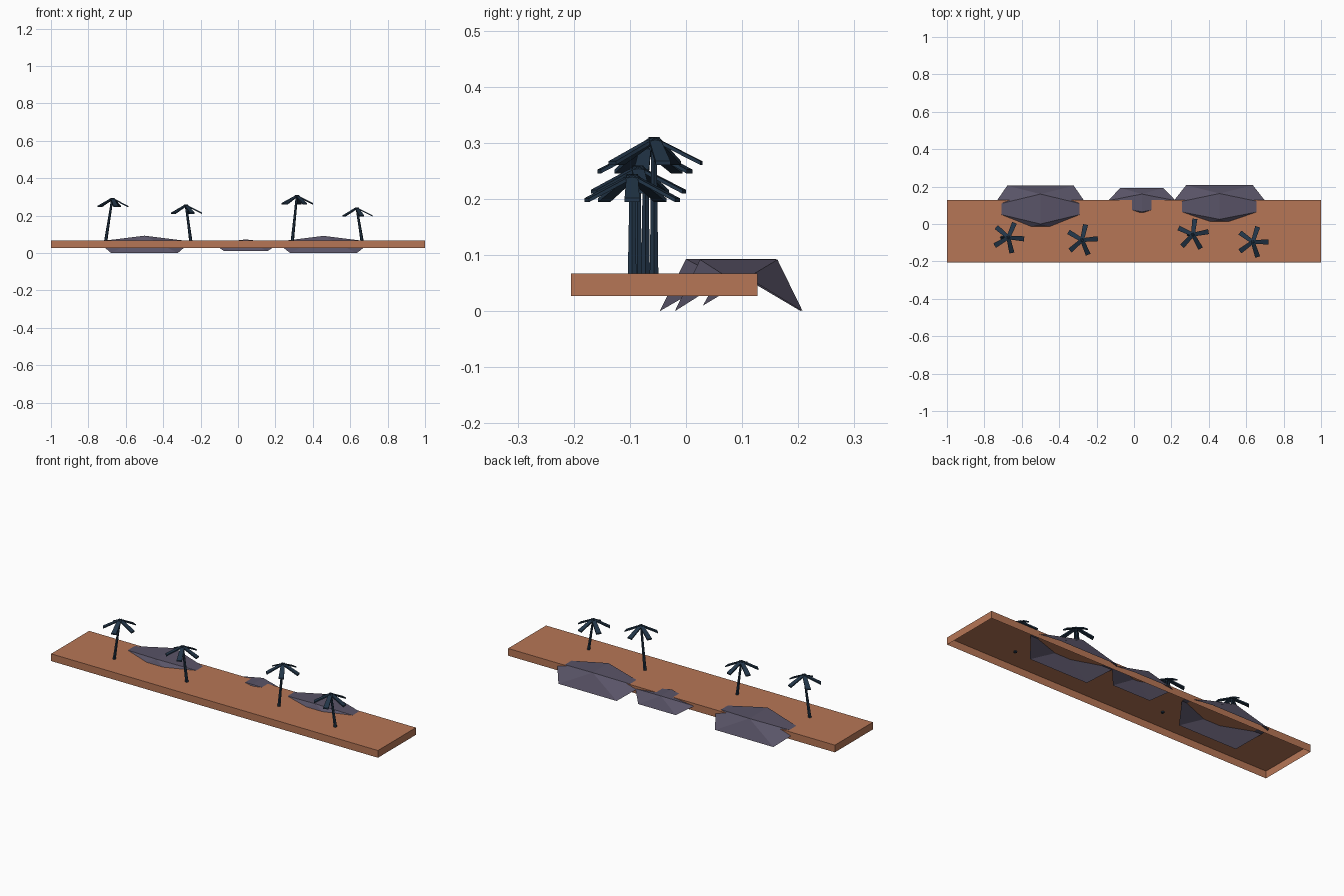
import bpy, bmesh
from math import radians, cos, sin
from mathutils import Vector

cube = bpy.data.objects.get("Cube")
if cube:
    bpy.data.objects.remove(cube, do_unlink=True)


def make_material(name, rgb):
    mat = bpy.data.materials.new(name)
    mat.use_nodes = True
    colour = (*rgb, 1)
    mat.diffuse_color = colour
    mat.node_tree.nodes["Principled BSDF"].inputs["Base Color"].default_value = colour
    return mat


clay = make_material("orange_clay", (0.47, 0.18, 0.092))
stone = make_material("grey_violet_stone", (0.1, 0.088, 0.135))
palm = make_material("dark_blue_palm", (0.016, 0.036, 0.065))


def finish(name, bm, mat):
    mesh = bpy.data.meshes.new(name)
    bm.normal_update()
    bm.to_mesh(mesh)
    bm.free()
    mesh.materials.append(mat)
    obj = bpy.data.objects.new(name, mesh)
    bpy.context.collection.objects.link(obj)
    return obj


# Ground slab: a shallow tray turned over, open below
def make_slab():
    bm = bmesh.new()
    bmesh.ops.create_cube(bm, size=1)
    for v in bm.verts:
        v.co = Vector((v.co.x * 2, v.co.y * 0.332 - 0.039, v.co.z * 0.04 + 0.047))
    below = [f for f in bm.faces if f.normal.z < -0.9]
    bmesh.ops.delete(bm, geom=below, context='FACES_ONLY')
    finish("ground_slab", bm, clay)


# Rock: ridged open shell whose sides stop above the floor
def make_rock(name, x, foot, side, ridge, foot_half, side_half, heights):
    foot_z, side_z, ridge_z = heights
    bm = bmesh.new()

    def pair(half, ys, z):
        return [bm.verts.new((x + half, y, z)) for y in ys]

    ridge_front, ridge_back = pair(0, ridge, ridge_z)
    left_foot, right_foot = pair(foot_half, foot, foot_z), pair(-foot_half, foot, foot_z)
    left_side, right_side = pair(side_half, side, side_z), pair(-side_half, side, side_z)
    faces = [
        (right_foot[0], left_foot[0], ridge_front),
        (left_foot[1], right_foot[1], ridge_back),
        (ridge_front, left_side[0], left_side[1], ridge_back),
        (ridge_back, right_side[1], right_side[0], ridge_front),
        (ridge_front, left_foot[0], left_side[0]),
        (ridge_front, right_side[0], right_foot[0]),
        (ridge_back, left_side[1], left_foot[1]),
        (ridge_back, right_foot[1], right_side[1]),
    ]
    for face in faces:
        bm.faces.new(face)
    finish(name, bm, stone)


# Palm trunk: leaning tapered hexagonal tube
def make_trunk(name, base, top):
    bm = bmesh.new()
    rings = []
    for centre, radius in ((base, 0.009), (base.lerp(top, 0.5), 0.007), (top, 0.006)):
        rings.append([bm.verts.new(centre + Vector((cos(radians(a)), sin(radians(a)), 0)) * radius)
                      for a in range(0, 360, 60)])
    for low, high in zip(rings, rings[1:]):
        for i in range(6):
            j = (i + 1) % 6
            bm.faces.new((low[i], low[j], high[j], high[i]))
    bm.faces.new(rings[-1])
    bm.faces.new(rings[0][::-1])
    finish(name, bm, palm)


# Palm crown: five straight drooping blades
def make_crown(name, top, turn):
    bm = bmesh.new()
    for i in range(5):
        angle = radians(turn + 72 * i)
        out = Vector((cos(angle), sin(angle), 0))
        across = Vector((-out.y, out.x, 0))
        blade = bmesh.ops.create_cube(bm, size=1)["verts"]
        for v in blade:
            t = v.co.x + 0.5
            width = 0.02 + 0.007 * t
            v.co = (top + out * (0.085 * t) + across * (v.co.y * width)
                    + Vector((0, 0, v.co.z * 0.007 - 0.043 * t)))
    finish(name, bm, palm)


make_slab()
make_rock("right_rock", -0.5, (-0.047, 0.205), (0.06, 0.1), (0, 0.16),
          0.178, 0.25, (0, 0.062, 0.093))
make_rock("middle_rock", 0.042, (0.03, 0.193), (0.1, 0.125), (0.065, 0.16),
          0.115, 0.18, (0.01, 0.052, 0.073))
make_rock("left_rock", 0.457, (-0.02, 0.208), (0.075, 0.11), (0.025, 0.163),
          0.178, 0.255, (0, 0.06, 0.092))

# Palms: foot x, crown x, y, crown height, crown turn
palms = {
    "outer_right": (-0.708, -0.672, -0.072, 0.292, -5),
    "inner_right": (-0.252, -0.278, -0.086, 0.256, 5),
    "inner_left": (0.29, 0.315, -0.057, 0.307, 11),
    "outer_left": (0.664, 0.635, -0.096, 0.241, 0),
}
for place, (foot_x, crown_x, y, z, turn) in palms.items():
    top = Vector((crown_x, y, z))
    make_trunk(place + "_palm_trunk", Vector((foot_x, y, 0.06)), top)
    make_crown(place + "_palm_crown", top, turn)
